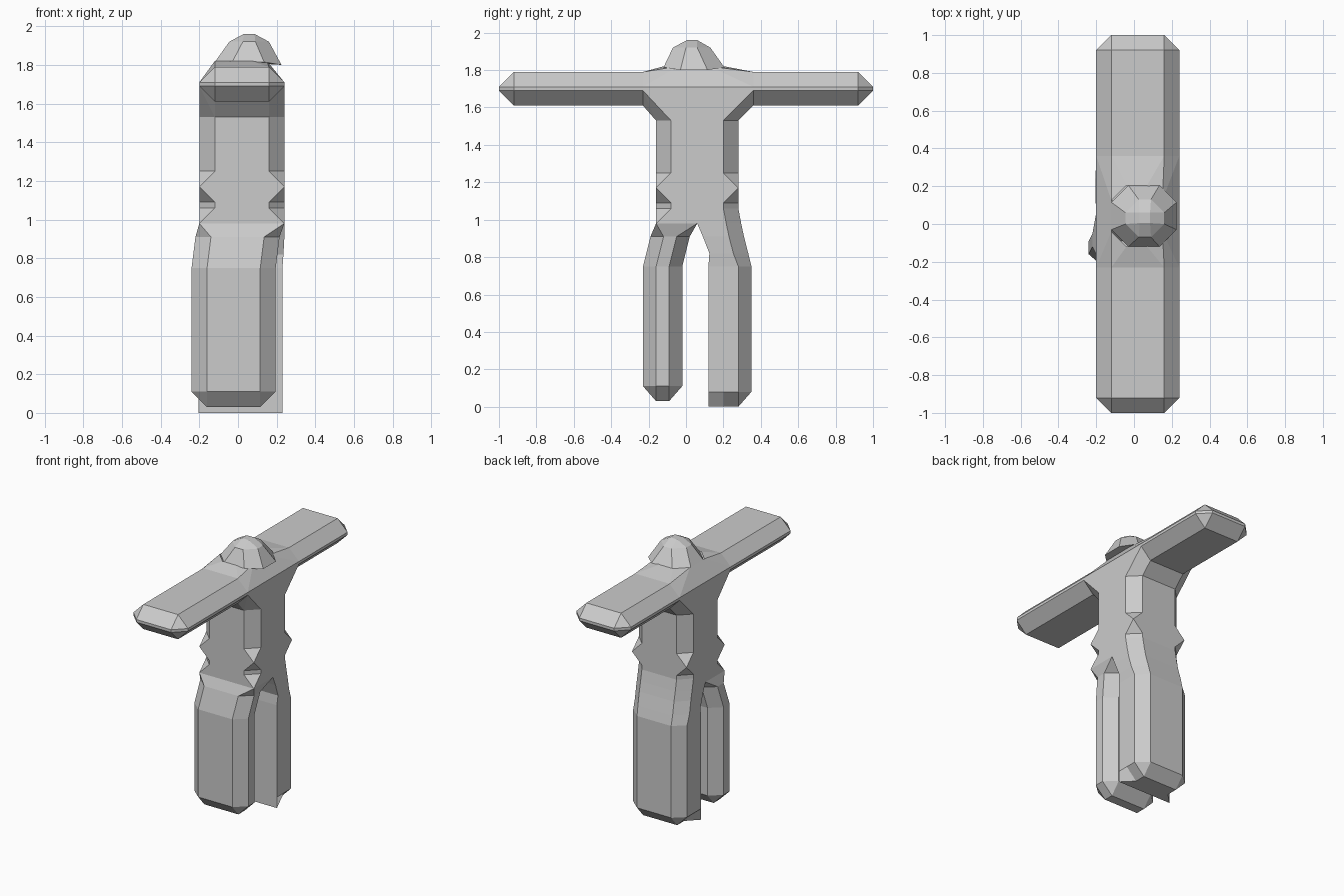
import bpy, bmesh

if "Cube" in bpy.data.objects:
    bpy.data.objects.remove(bpy.data.objects["Cube"])


def oct_ring(x0, x1, a0, a1, lo=(.08, .08), hi=(.08, .08)):
    """Rectangle with cut corners; lo / hi are the cuts at the a0 / a1 side."""
    (lx, la), (hx, ha) = lo, hi
    return [(x0, a0 + la), (x0, a1 - ha), (x0 + hx, a1), (x1 - hx, a1),
            (x1, a1 - ha), (x1, a0 + la), (x1 - lx, a0), (x0 + lx, a0)]


def at_z(z, ring):
    return [(x, y, z) for x, y in ring]


def at_y(y, ring):
    return [(x, y, z) for x, z in ring]


def finish(name, bm):
    bmesh.ops.remove_doubles(bm, verts=bm.verts[:], dist=.0005)
    bmesh.ops.dissolve_degenerate(bm, edges=bm.edges[:], dist=.0005)
    bmesh.ops.recalc_face_normals(bm, faces=bm.faces[:])
    me = bpy.data.meshes.new(name)
    bm.to_mesh(me)
    bm.free()
    ob = bpy.data.objects.new(name, me)
    bpy.context.collection.objects.link(ob)
    return ob


def loft(name, rings, cap_end=True, cap_start=False):
    bm = bmesh.new()
    rows = [[bm.verts.new(p) for p in r] for r in rings]
    for a, b in zip(rows, rows[1:]):
        for i in range(8):
            j = (i + 1) % 8
            bm.faces.new((a[i], a[j], b[j], b[i]))
    if cap_end:
        bm.faces.new(rows[-1])
    if cap_start:
        bm.faces.new(rows[0])
    return finish(name, bm)


S = (0, 0)          # square corner
X0, X1 = -.2, .24   # body width

# torso, with corners pinched out to points at the belt
chest = at_z(1.53, oct_ring(X0, X1, -.16, .28))
loft("torso", [
    at_z(.98, oct_ring(X0, X1, -.16, .295, lo=S)),
    at_z(1.06, oct_ring(X0, X1, -.16, .28)),
    at_z(1.09, oct_ring(X0, X1, -.16, .28)),
    at_z(1.17, oct_ring(X0, X1, -.16, .28, S, S)),
    at_z(1.25, oct_ring(X0, X1, -.16, .28)),
    chest], cap_end=False)

# arms
arm = oct_ring(X0, X1, 1.61, 1.79)
tip = oct_ring(X0 + .08, X1 - .08, 1.69, 1.71, S, S)
for name, root, s in (("front_arm", -.23, -1), ("back_arm", .36, 1)):
    loft(name, [at_y(root, arm), at_y(.92 * s, arm), at_y(s, tip)])

# shoulders: hull between chest, arm roots and neck, open where they join
bm = bmesh.new()
neck = at_z(1.82, oct_ring(-.12, .15, -.12, .205))
for p in chest + at_y(-.23, arm) + at_y(.36, arm) + neck:
    bm.verts.new(p)
bmesh.ops.convex_hull(bm, input=bm.verts[:])
bmesh.ops.recalc_face_normals(bm, faces=bm.faces[:])
bm.normal_update()
joins = [f for f in bm.faces if max(abs(f.normal.y), abs(f.normal.z)) > .999]
bmesh.ops.delete(bm, geom=joins, context='FACES')
bmesh.ops.dissolve_limit(bm, angle_limit=.01, verts=bm.verts[:], edges=bm.edges[:])
finish("shoulders", bm)

# head
c = (.09, .09)
base = [(x, y, 1.80 if x > .2 else 1.815) for x, y in oct_ring(-.12, .225, -.12, .205, c, c)]
m = (.07, .07)
loft("head", [base,
              at_z(1.92, oct_ring(-.045, .16, -.07, .13, m, m)),
              at_z(1.96, oct_ring(.03, .085, .005, .06, S, S))], cap_start=True)

# front leg
k = (.08, .07)
loft("front_leg", [
    at_z(.98, oct_ring(X0, X1, -.16, .06, S, S)),
    at_z(.91, oct_ring(-.22, .215, -.19, .02, k, k)),
    at_z(.75, oct_ring(-.24, .195, -.23, -.02, k, k)),
    at_z(.11, oct_ring(-.24, .195, -.23, -.02, k, k)),
    at_z(.03, oct_ring(-.16, .115, -.16, -.09, S, S))])

# back leg, square along its inner side
flat = (0, .08)
sole = [(-.125, .2), (-.125, .28), (-.125, .28), (.15, .28),
        (.15, .28), (.15, .2), (.23, .12), (-.205, .12)]
loft("back_leg", [
    at_z(.98, oct_ring(X0, X1, .06, .295, flat)),
    at_z(.91, oct_ring(-.2, .24, .09, .31, flat)),
    at_z(.82, oct_ring(-.205, .235, .125, .333, flat)),
    at_z(.75, oct_ring(-.205, .23, .12, .35, flat, k)),
    at_z(.08, oct_ring(-.205, .23, .12, .35, flat, k)),
    at_z(0, sole)])
